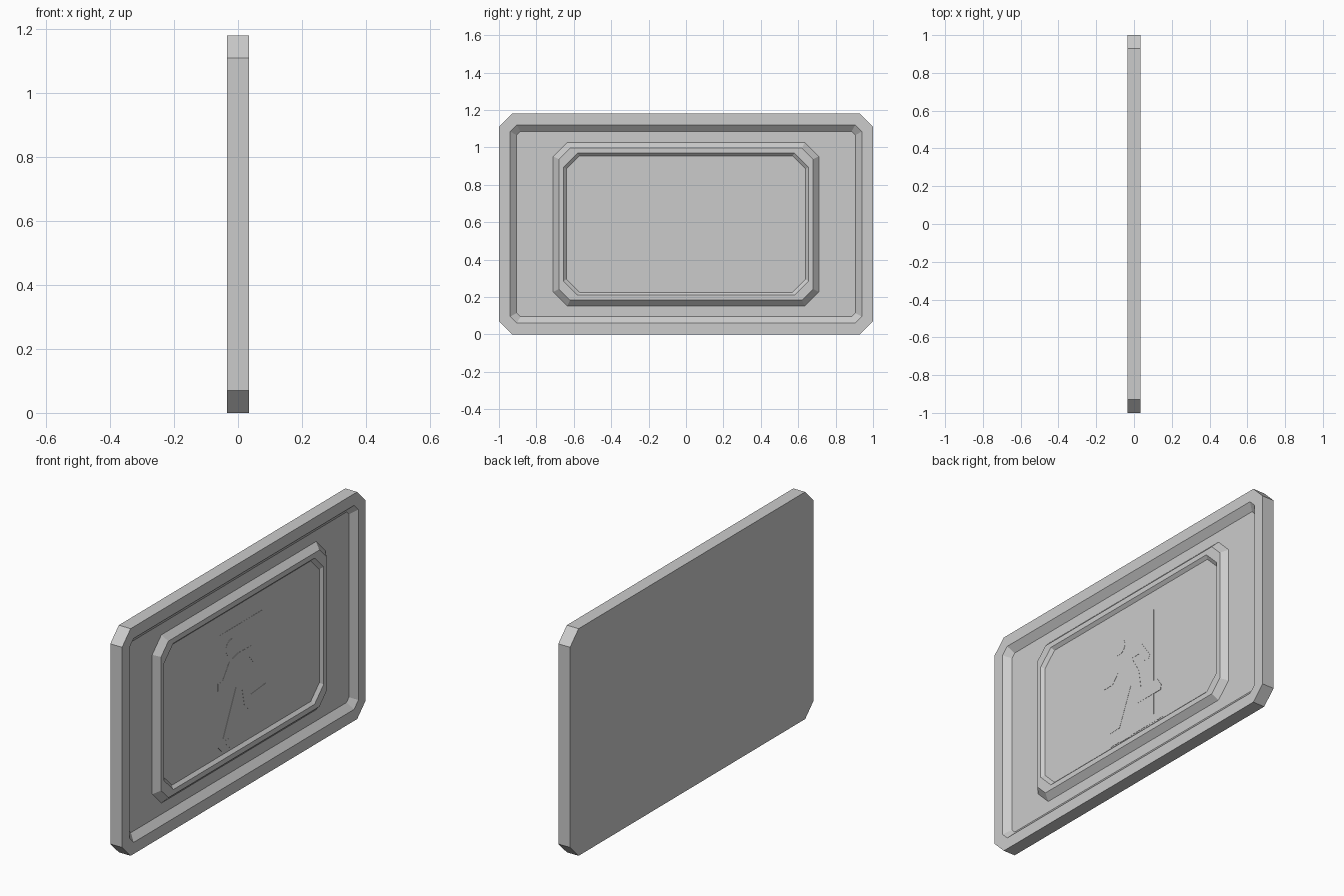
import bpy
import bmesh
from math import cos, sin, tau

# Remove the default cube
cube = bpy.data.objects.get("Cube")
if cube:
    bpy.data.objects.remove(cube, do_unlink=True)

# Single flat colour
grey = bpy.data.materials.new("light_grey")
grey.use_nodes = True
colour = (0.6, 0.6, 0.6, 1)
grey.diffuse_color = colour
grey.node_tree.nodes["Principled BSDF"].inputs["Base Color"].default_value = colour

MID_Z = 0.59      # height of the sign's centre
FACE = 0.034      # front and back planes of the sign
FLOOR = 0.004     # floor of the tray
SCREEN = 0.019    # floor of the display panel


def finish(name, bm):
    """Turn a bmesh into a flat shaded object."""
    bmesh.ops.recalc_face_normals(bm, faces=bm.faces[:])
    mesh = bpy.data.meshes.new(name)
    bm.to_mesh(mesh)
    bm.free()
    mesh.materials.append(grey)
    obj = bpy.data.objects.new(name, mesh)
    bpy.context.collection.objects.link(obj)
    return obj


def octagon(half_y, half_z, cut):
    """Rectangle with clipped corners, counter-clockwise."""
    points = []
    for sy, sz in ((1, 1), (-1, 1), (-1, -1), (1, -1)):
        side = (sy * half_y, sz * (half_z - cut))
        level = (sy * (half_y - cut), sz * half_z)
        points += [side, level] if sy == sz else [level, side]
    return points


def loft(name, rings):
    """Bridge clipped rectangles (half_y, half_z, cut, x) and cap both ends."""
    bm = bmesh.new()
    loops = []
    for half_y, half_z, cut, x in rings:
        outline = octagon(half_y, half_z, cut)
        loops.append([bm.verts.new((x, y, z + MID_Z)) for y, z in outline])
    for a, b in zip(loops, loops[1:]):
        for i in range(len(a)):
            j = (i + 1) % len(a)
            bm.faces.new((a[i], a[j], b[j], b[i]))
    bm.faces.new(loops[0])
    bm.faces.new(loops[-1])
    return finish(name, bm)


def plate(name, outline, thickness):
    """Thin plate lying on the display panel."""
    bm = bmesh.new()
    face = bm.faces.new([bm.verts.new((SCREEN, y, z)) for y, z in outline])
    grown = bmesh.ops.extrude_face_region(bm, geom=[face])["geom"]
    moved = [v for v in grown if isinstance(v, bmesh.types.BMVert)]
    bmesh.ops.translate(bm, verts=moved, vec=(thickness, 0, 0))
    return finish(name, bm)


# Backing tray with a raised rim
loft("backing_tray", [
    (1, 0.59, 0.07, -FACE),
    (1, 0.59, 0.07, FACE),
    (0.94, 0.53, 0.035, FACE),
    (0.905, 0.495, 0.02, FLOOR),
])

# Raised display panel with a recessed screen
loft("display_panel", [
    (0.71, 0.437, 0.075, 0),
    (0.71, 0.437, 0.075, FLOOR),
    (0.68, 0.407, 0.06, FACE),
    (0.655, 0.38, 0.075, FACE),
    (0.64, 0.365, 0.07, SCREEN),
])

# Doorway
DOOR_DEPTH = 0.001
FIGURE_DEPTH = 0.002
plate("doorway", [
    (-0.193, 0.853), (-0.193, 0.275), (-0.15, 0.232),
    (0.24, 0.232), (0.17, 0.275), (0.17, 0.853),
], DOOR_DEPTH)

# Running figure: head, body with limbs, and front foot
head = [(0.043 * cos(tau * i / 24) - 0.086, 0.043 * sin(tau * i / 24) + 0.757)
        for i in range(24)]
plate("figure_head", head, FIGURE_DEPTH)
plate("figure_body", [
    (-0.195, 0.607), (-0.158, 0.607), (-0.1, 0.687), (-0.03, 0.706),
    (0.083, 0.703), (0.142, 0.618), (0.131, 0.591), (0.104, 0.602),
    (0.061, 0.655), (0.008, 0.655), (0.061, 0.564), (0.078, 0.452),
    (0.195, 0.463), (0.227, 0.414), (0.222, 0.388), (0.051, 0.388),
    (0.024, 0.409), (0.003, 0.511), (-0.083, 0.31), (-0.152, 0.307),
    (-0.045, 0.537), (-0.094, 0.618), (-0.136, 0.57), (-0.195, 0.57),
], FIGURE_DEPTH)
plate("figure_foot", [
    (-0.141, 0.291), (-0.099, 0.291), (-0.04, 0.265),
    (-0.008, 0.227), (-0.083, 0.227), (-0.141, 0.28),
], FIGURE_DEPTH)
